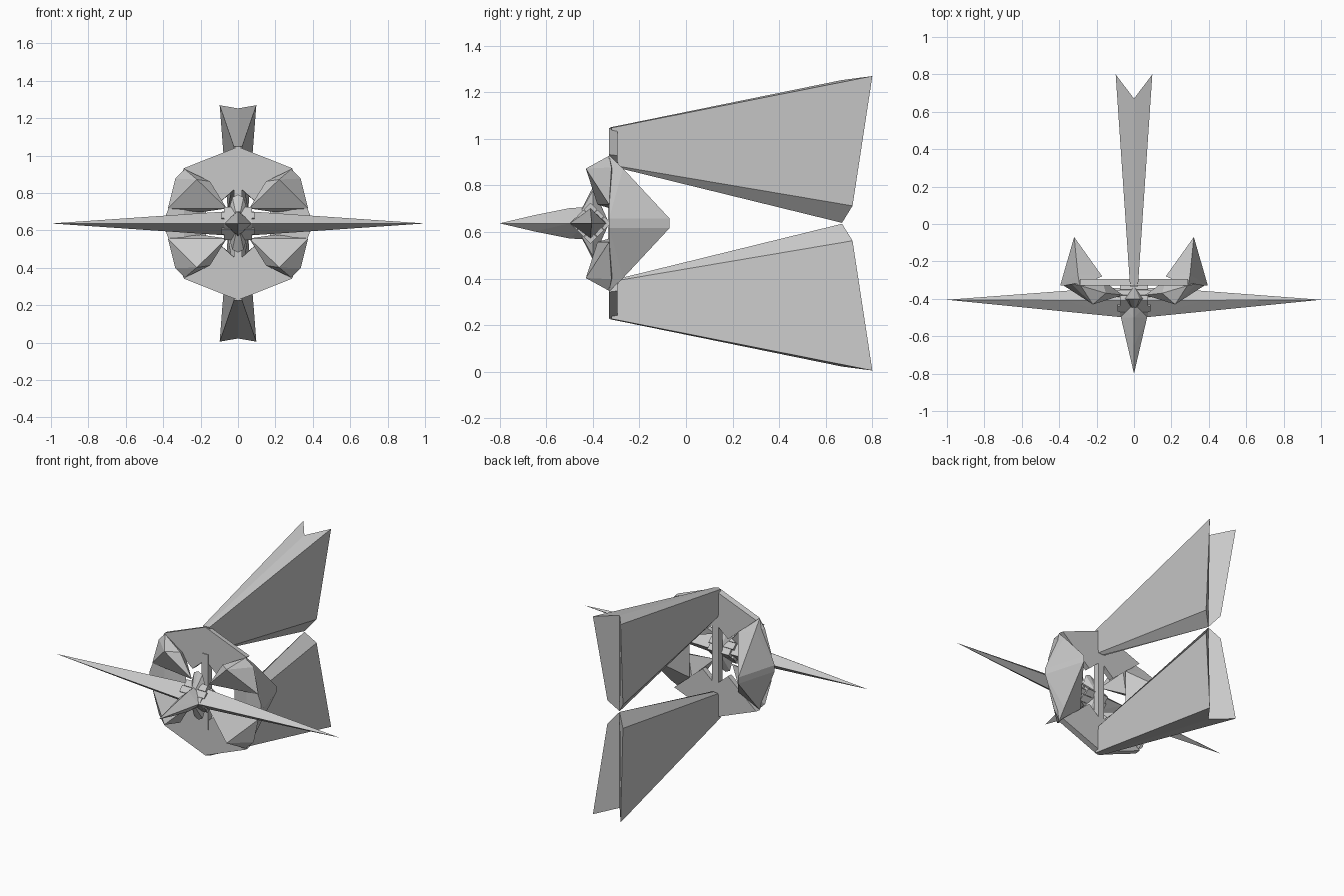
import bpy, bmesh, math
from mathutils import Vector, Matrix

if "Cube" in bpy.data.objects:
    bpy.data.objects.remove(bpy.data.objects["Cube"])

CZ = 0.637  # height of the craft's axis
grey = bpy.data.materials.new("hull grey")
grey.diffuse_color = (0.58, 0.58, 0.58, 1)
grey.use_nodes = True
grey.node_tree.nodes["Principled BSDF"].inputs["Base Color"].default_value = grey.diffuse_color


def finish(bm, name):
    bmesh.ops.remove_doubles(bm, verts=bm.verts, dist=0.0005)
    bmesh.ops.recalc_face_normals(bm, faces=bm.faces)
    me = bpy.data.meshes.new(name)
    bm.to_mesh(me)
    bm.free()
    me.materials.append(grey)
    ob = bpy.data.objects.new(name, me)
    ob.location.z = CZ
    bpy.context.collection.objects.link(ob)
    return ob


def hull(name, pts, sx=1, sz=1):
    """Faceted solid around a few points, optionally mirrored."""
    bm = bmesh.new()
    for x, y, z in pts:
        bm.verts.new((x * sx, y, z * sz))
    res = bmesh.ops.convex_hull(bm, input=bm.verts)
    junk = [g for g in res["geom_interior"] if isinstance(g, bmesh.types.BMVert)]
    if junk:
        bmesh.ops.delete(bm, geom=junk, context="VERTS")
    bmesh.ops.dissolve_limit(bm, angle_limit=0.01, verts=bm.verts, edges=bm.edges)
    return finish(bm, name)


# Tail fins: widening wedges with a notched rear
T0, F1, F2, K = (0, -.325, .412), (.022, -.32, .41), (.024, -.29, .245), (0, -.28, .235)
R1, R2, S1, S2 = (.098, .8, .632), (.055, .715, .075), (0, .67, .615), (0, .67, .002)
FACES = [(F1, F2, R2, R1), (F2, K, S2, R2), (R1, R2, S2, S1), (T0, F1, R1, S1), (T0, K, F2, F1)]
for sz, side in ((1, "upper"), (-1, "lower")):
    bm = bmesh.new()
    for f in FACES:
        for sx in (1, -1):
            bm.faces.new([bm.verts.new((x * sx, y, z * sz)) for x, y, z in f])
    finish(bm, side + "_tail_fin")

# Ring plates and front petals, one per quadrant
for sx, a in ((1, "right"), (-1, "left")):
    for sz, b in ((1, "upper"), (-1, "lower")):
        outline = [(0, .41), (.29, .295), (.17, .19), (.09, .12), (0, .2)]
        bm = bmesh.new()
        front = [bm.verts.new((x * sx, -.33, z * sz)) for x, z in outline]
        back = [bm.verts.new((x * sx, -.295, z * sz * .985)) for x, z in outline]
        bm.faces.new(front)
        bm.faces.new(back)
        for i in range(5):
            j = (i + 1) % 5
            bm.faces.new((front[i], front[j], back[j], back[i]))
        finish(bm, f"{b}_{a}_ring_plate")
        hull(f"{b}_{a}_petal", [
            (.285, -.33, .29), (.335, -.32, .24), (.22, -.43, .235), (.15, -.37, .225),
            (.06, -.38, .08), (.375, -.33, .08), (.17, -.30, .19), (.2, -.31, .06)], sx, sz)

# Side shields swept back to a blunt tip
for sx, a in ((1, "right"), (-1, "left")):
    half = [(.29, -.33, .293), (.30, -.27, .235), (.395, -.33, .02), (.32, -.07, .02), (.17, -.28, .19)]
    hull(a + "_shield", half + [(x, y, -z) for x, y, z in half], sx)

# Long side spikes with a diamond section
for sx, a in ((1, "right"), (-1, "left")):
    pts = [(1.0, -.405, 0)]
    for x, y0, y1, h in ((.37, -.45, -.36, .043), (.2, -.475, -.345, .052), (.05, -.5, -.34, .065)):
        pts += [(x, y0, 0), (x, y1, 0), (x, -.41, h), (x, -.41, -h)]
    hull(a + "_spike", pts, sx)

# Nose spike
pts = [(0, -.8, 0)]
for y, w, h in ((-.65, .03, .035), (-.5, .07, .065), (-.42, .08, .07)):
    pts += [(w, y, 0), (-w, y, 0), (0, y, h), (0, y, -h)]
hull("nose_spike", pts)

# Faceted core and the rear post joining the plates
hull("core", [(s * .07, -.40, 0) for s in (1, -1)] + [(0, -.48, 0), (0, -.33, 0)] +
     [(x, -.40, z) for x in (-.03, .03) for z in (-.14, .14)] + [(0, -.4, .155), (0, -.4, -.155)])
hull("rear_post", [(x, y, z) for x in (-.022, .022) for y in (-.335, -.295) for z in (-.24, .24)])

# Cluster of small blocks turned 45 degrees around the core
bm = bmesh.new()
turn = Matrix.Rotation(math.radians(45), 4, "X")
for i in (-1, 0, 1):
    for j in (-1, 0, 1):
        for x in (-.055, -.018, .018, .055):
            step = .012 * ((i + j) % 2) * (1 if x > 0 else -1)
            p = turn @ Vector((x + step, i * .042, j * .042)) + Vector((0, -.41, 0))
            bmesh.ops.create_cube(bm, size=.04, matrix=Matrix.Translation(p) @ turn)
me_bm = bm
bmesh.ops.recalc_face_normals(me_bm, faces=me_bm.faces)
finish(me_bm, "core_blocks")
